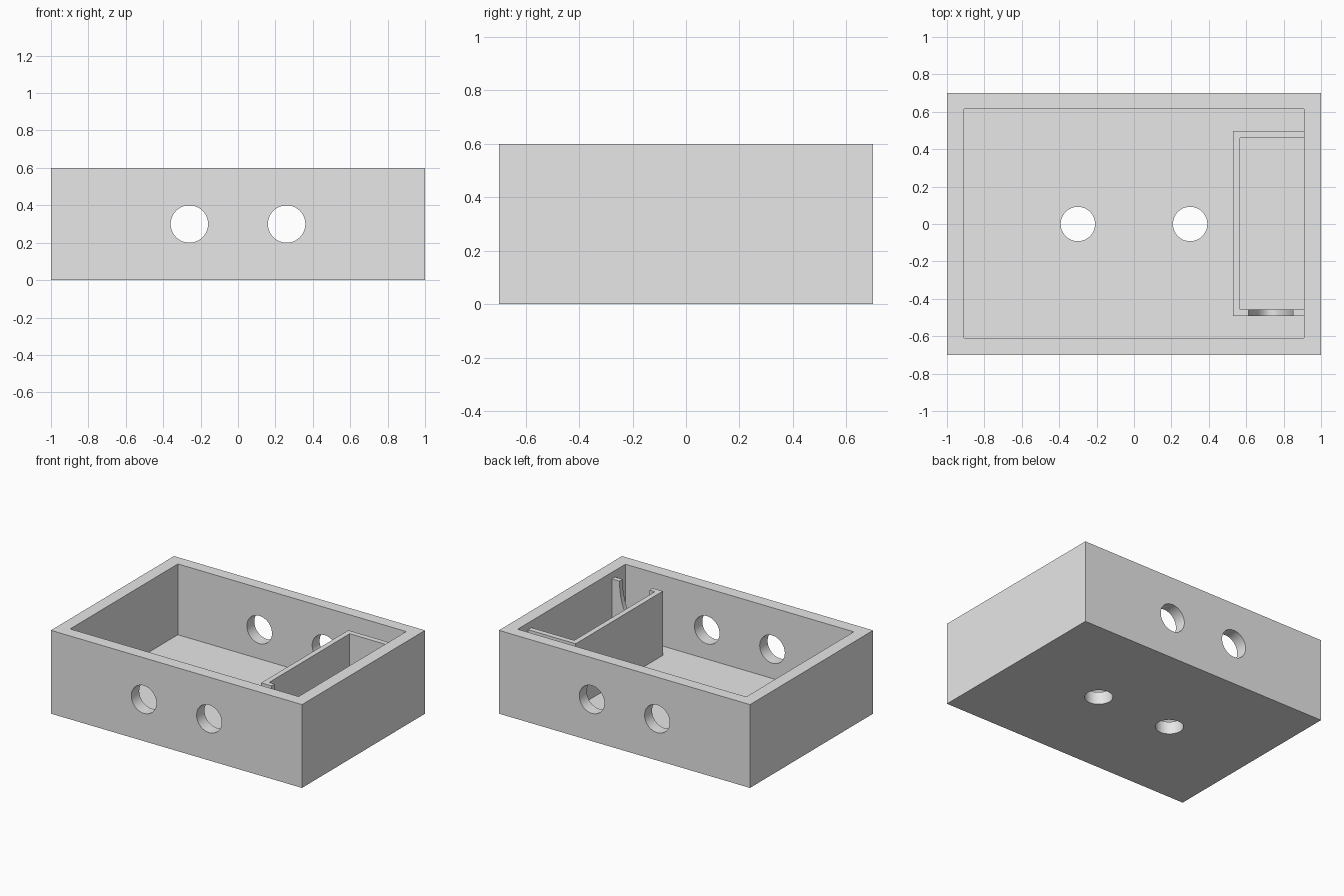
import bpy, bmesh, math

if "Cube" in bpy.data.objects:
    bpy.data.objects.remove(bpy.data.objects["Cube"])

grey = bpy.data.materials.new("light grey")
grey.diffuse_color = (0.8, 0.8, 0.8, 1)
grey.use_nodes = True
grey.node_tree.nodes["Principled BSDF"].inputs["Base Color"].default_value = grey.diffuse_color


def box(name, lo, hi):
    bpy.ops.mesh.primitive_cube_add(size=1, location=[(a + b) / 2 for a, b in zip(lo, hi)])
    ob = bpy.context.object
    ob.name = name
    ob.scale = [b - a for a, b in zip(lo, hi)]
    bpy.ops.object.transform_apply(location=False, rotation=False, scale=True)
    return ob


def cylinder(name, loc, depth, rx, ry, along_y=False):
    bpy.ops.mesh.primitive_cylinder_add(vertices=48, radius=1, depth=depth, location=loc)
    ob = bpy.context.object
    ob.name = name
    ob.scale = (rx, ry, 1)
    if along_y:
        ob.rotation_euler.x = math.pi / 2
    bpy.ops.object.transform_apply(location=False, rotation=True, scale=True)
    return ob


def cut(ob, cutter):
    mod = ob.modifiers.new("cut", 'BOOLEAN')
    mod.operation = 'DIFFERENCE'
    mod.solver = 'EXACT'
    mod.object = cutter
    bpy.context.view_layer.objects.active = ob
    bpy.ops.object.modifier_apply(modifier=mod.name)
    bpy.data.objects.remove(cutter, do_unlink=True)


def finish(ob):
    ob.data.materials.clear()
    ob.data.materials.append(grey)
    bpy.ops.object.select_all(action='DESELECT')
    ob.select_set(True)
    bpy.context.view_layer.objects.active = ob
    bpy.ops.object.shade_smooth_by_angle(angle=math.radians(30))


# Open tray with floor holes and holes through the front and back walls
tray = box("tray", (-1, -0.7, 0), (1, 0.7, 0.6))
cut(tray, box("cavity", (-0.91, -0.61, 0.09), (0.91, 0.615, 0.8)))
for side in (-1, 1):
    cut(tray, cylinder("wall_hole", (side * 0.26, 0, 0.3), 2, 0.1, 0.1, True))
    cut(tray, cylinder("floor_hole", (side * 0.3, 0, 0.05), 0.3, 0.092, 0.092))
finish(tray)

# Three-sided partition against the right wall
outline = [(0.91, -0.493), (0.53, -0.493), (0.53, 0.498), (0.91, 0.498),
           (0.91, 0.46), (0.568, 0.46), (0.568, -0.457), (0.91, -0.457)]
bm = bmesh.new()
face = bm.faces.new([bm.verts.new((x, y, 0.09)) for x, y in outline])
top = bmesh.ops.extrude_face_region(bm, geom=[face])["geom"]
bmesh.ops.translate(bm, vec=(0, 0, 0.462),
                    verts=[v for v in top if isinstance(v, bmesh.types.BMVert)])
bmesh.ops.recalc_face_normals(bm, faces=bm.faces)
mesh = bpy.data.meshes.new("partition")
bm.to_mesh(mesh)
bm.free()
partition = bpy.data.objects.new("partition", mesh)
bpy.context.collection.objects.link(partition)

# Deep rounded notch in the front leg of the partition
cut(partition, cylinder("notch", (0.731, -0.475, 0.555), 0.15, 0.119, 0.28, True))
finish(partition)
